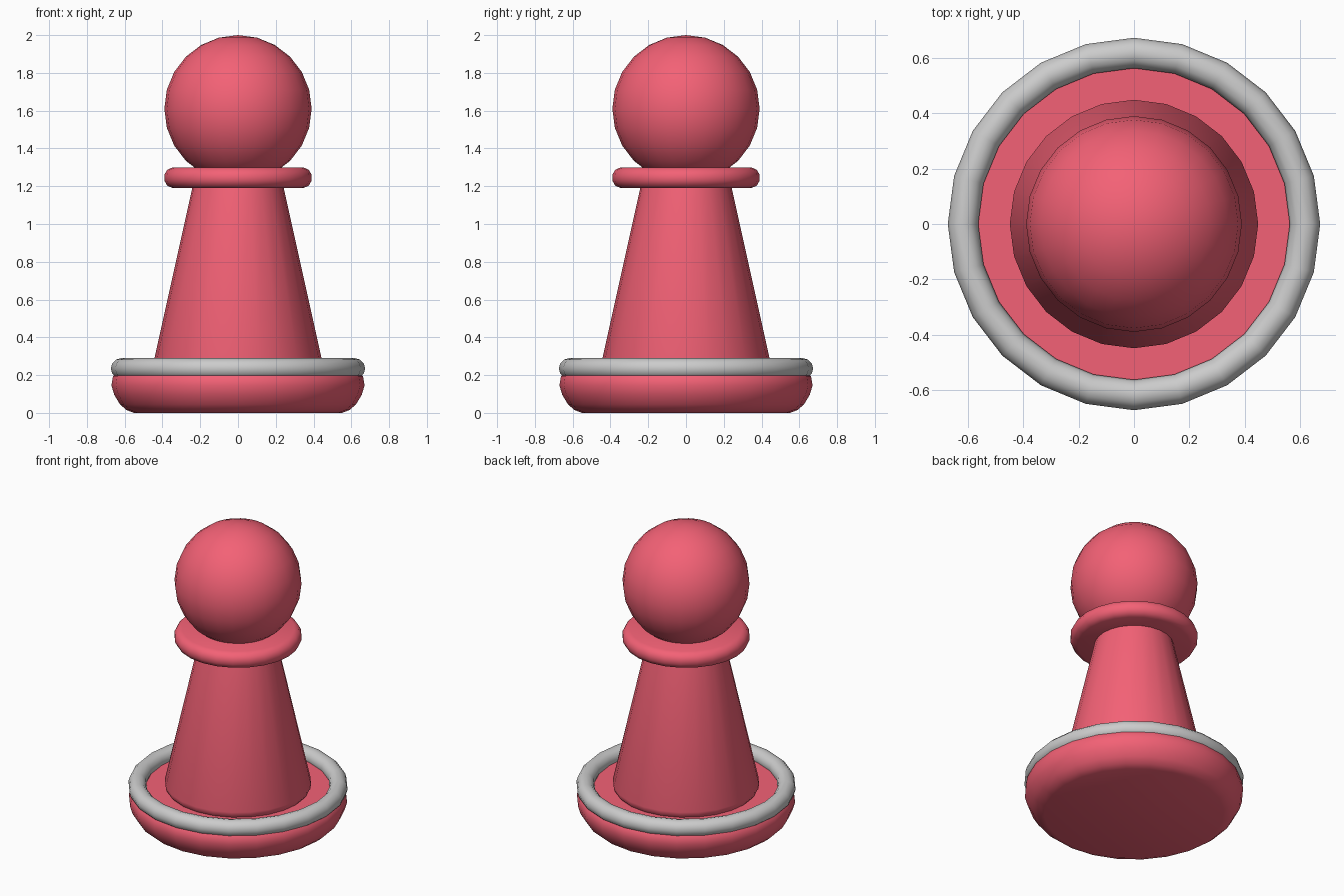
import bpy, math

if "Cube" in bpy.data.objects:
    bpy.data.objects.remove(bpy.data.objects["Cube"])

red = bpy.data.materials.new("red")
red.diffuse_color = (0.9, 0.12, 0.18, 1)
red.use_nodes = True
red.node_tree.nodes["Principled BSDF"].inputs["Base Color"].default_value = red.diffuse_color
SIDES = 24


def finish(ob, name, mat=None, angle=40):
    ob.name = name
    if mat:
        ob.data.materials.append(mat)
    bpy.ops.object.select_all(action='DESELECT')
    bpy.context.view_layer.objects.active = ob
    ob.select_set(True)
    bpy.ops.object.shade_smooth_by_angle(angle=math.radians(angle))


def lathe(name, profile, mat):
    """Closed solid of revolution from (radius, z) points, bottom to top."""
    verts, faces, n = [], [], SIDES
    for r, z in profile:
        for i in range(n):
            a = 2 * math.pi * i / n
            verts.append((r * math.cos(a), r * math.sin(a), z))
    for k in range(len(profile) - 1):
        for i in range(n):
            j = (i + 1) % n
            faces.append((k * n + i, k * n + j, (k + 1) * n + j, (k + 1) * n + i))
    faces.append(tuple(reversed(range(n))))
    faces.append(tuple(range((len(profile) - 1) * n, len(profile) * n)))
    me = bpy.data.meshes.new(name)
    me.from_pydata(verts, [], faces)
    ob = bpy.data.objects.new(name, me)
    bpy.context.collection.objects.link(ob)
    finish(ob, name, mat)


# Rounded foot with flat top
lathe("base", [(0.55, 0), (0.59, 0.015), (0.625, 0.045), (0.655, 0.095),
               (0.67, 0.145), (0.662, 0.195), (0.635, 0.22)], red)

# Tapered body with a small tucked-in lower edge
lathe("body", [(0.43, 0.215), (0.445, 0.235), (0.449, 0.26), (0.24, 1.2)], red)

# Flat collar with rounded rim
lathe("collar", [(0.345, 1.19), (0.375, 1.203), (0.39, 1.23),
                 (0.39, 1.26), (0.375, 1.287), (0.345, 1.30)], red)

# Ball head
bpy.ops.mesh.primitive_uv_sphere_add(segments=SIDES, ring_count=12, radius=0.39,
                                     location=(0, 0, 1.61))
finish(bpy.context.object, "head", red)

# Metal ring on the foot
bpy.ops.mesh.primitive_torus_add(major_segments=SIDES, minor_segments=12,
                                 major_radius=0.618, minor_radius=0.055,
                                 location=(0, 0, 0.235))
finish(bpy.context.object, "base_ring")
